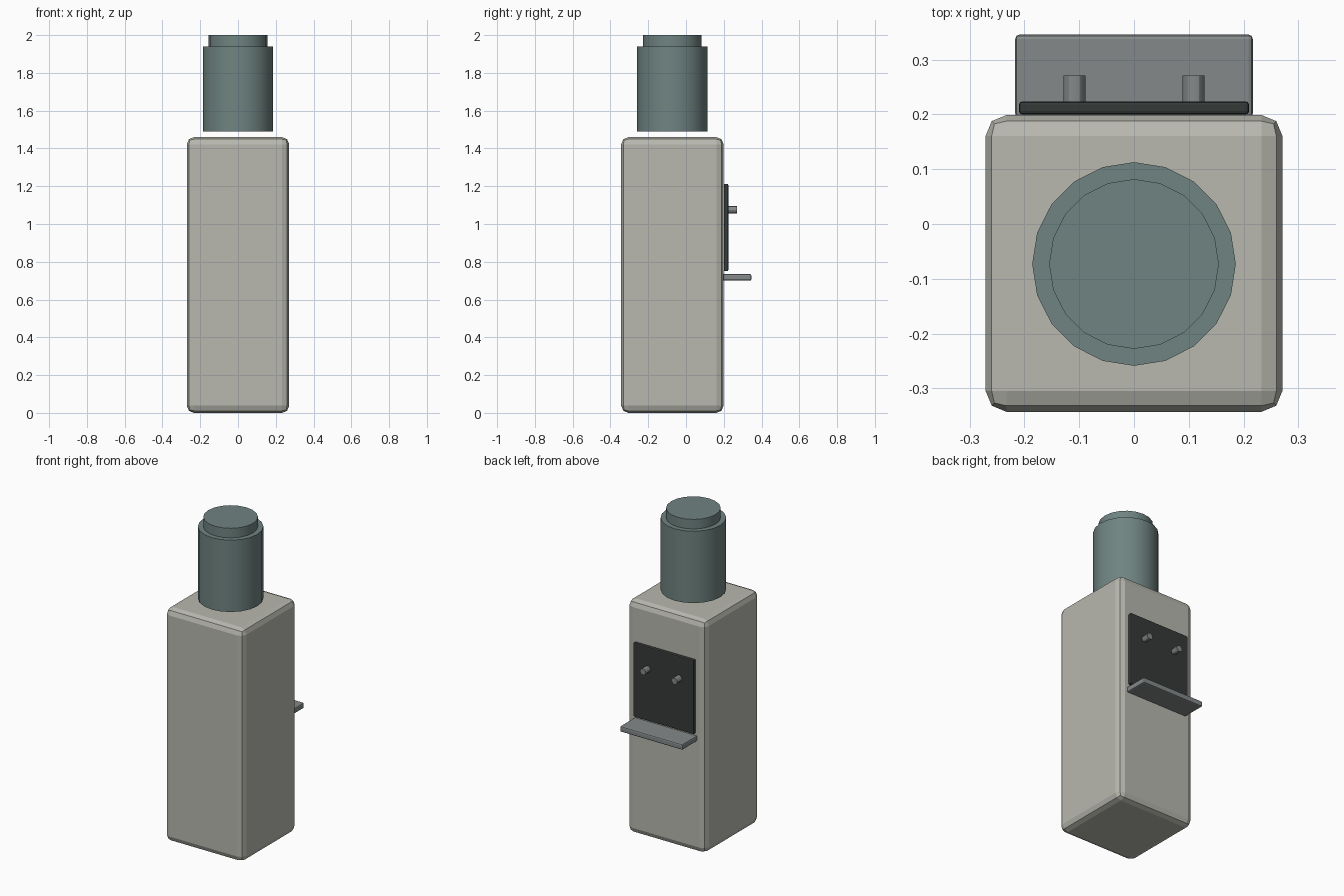
import bpy
from math import pi

if "Cube" in bpy.data.objects:
    bpy.data.objects.remove(bpy.data.objects["Cube"])


def material(name, rgb):
    m = bpy.data.materials.new(name)
    m.diffuse_color = (*rgb, 1)
    m.use_nodes = True
    m.node_tree.nodes["Principled BSDF"].inputs["Base Color"].default_value = m.diffuse_color
    return m


def box(name, x, y, z, bevel, segments, mat):
    """Bevelled box from (min, max) pairs."""
    bpy.ops.mesh.primitive_cube_add(size=1, location=[sum(r) / 2 for r in (x, y, z)])
    ob = bpy.context.object
    ob.name = name
    ob.scale = [r[1] - r[0] for r in (x, y, z)]
    bpy.ops.object.transform_apply(location=False, rotation=False, scale=True)
    mod = ob.modifiers.new("bevel", "BEVEL")
    mod.width, mod.segments = bevel, segments
    ob.data.materials.append(mat)
    return ob


def cylinder(name, radius, length, centre, sides, mat, rot=(0, 0, 0)):
    bpy.ops.mesh.primitive_cylinder_add(vertices=sides, radius=radius, depth=length,
                                        location=centre, rotation=rot)
    ob = bpy.context.object
    ob.name = name
    ob.data.materials.append(mat)
    bpy.ops.object.shade_smooth_by_angle()
    return ob


shell = material("warm_grey", (0.48, 0.48, 0.43))
water = material("bottle_teal", (0.16, 0.23, 0.22))
dark = material("dark_panel", (0.035, 0.042, 0.04))
metal = material("metal_grey", (0.23, 0.25, 0.25))

# Cabinet
box("cabinet", (-0.271, 0.271), (-0.343, 0.199), (0, 1.46), 0.038, 2, shell)

# Water bottle and its raised end, hovering just above the cabinet
cylinder("bottle", 0.186, 0.45, (0, -0.073, 1.715), 20, water)
cylinder("bottle_end", 0.155, 0.065, (0, -0.073, 1.9675), 20, water)

# Tap panel and drip tray on the back face
box("tap_panel", (-0.21, 0.21), (0.2, 0.224), (0.75, 1.213), 0.006, 2, dark)
box("drip_tray", (-0.217, 0.217), (0.194, 0.346), (0.70, 0.735), 0.008, 2, metal)

# Pair of taps
for side, x in (("left", -0.109), ("right", 0.109)):
    cylinder(f"tap_{side}", 0.02, 0.055, (x, 0.2435, 1.075), 12, metal, (pi / 2, 0, 0))
